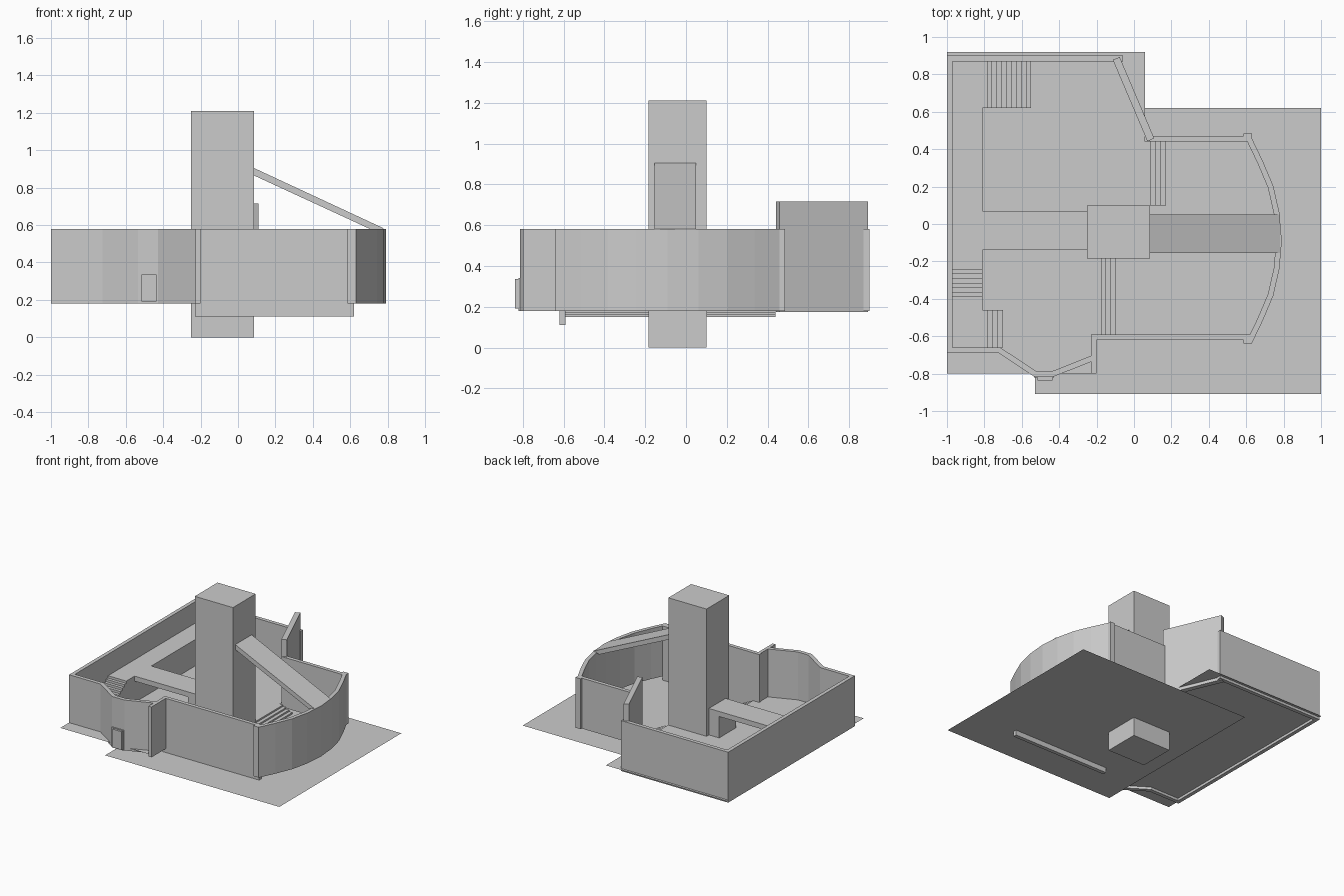
import bpy
import bmesh
from mathutils import Vector

cube = bpy.data.objects.get("Cube")
if cube:
    bpy.data.objects.remove(cube)

grey = bpy.data.materials.new("plain grey")
grey.use_nodes = True
colour = (0.6, 0.6, 0.6, 1)
grey.diffuse_color = colour
grey.node_tree.nodes["Principled BSDF"].inputs["Base Color"].default_value = colour

GROUND, FLOOR, LOW, HIGH = 0.15, 0.20, 0.28, 0.41
BASE, TOP = 0.18, 0.58


def finish(name, bm):
    mesh = bpy.data.meshes.new(name)
    bm.to_mesh(mesh)
    bm.free()
    mesh.materials.append(grey)
    obj = bpy.data.objects.new(name, mesh)
    bpy.context.collection.objects.link(obj)
    return obj


def prism(name, points, shift=None):
    """Polygon, optionally extruded along a vector."""
    bm = bmesh.new()
    face = bm.faces.new([bm.verts.new(p) for p in points])
    if shift:
        out = bmesh.ops.extrude_face_region(bm, geom=[face], use_keep_orig=True)
        moved = [v for v in out["geom"] if isinstance(v, bmesh.types.BMVert)]
        bmesh.ops.translate(bm, verts=moved, vec=shift)
        bmesh.ops.recalc_face_normals(bm, faces=bm.faces)
    else:
        bm.normal_update()
        if face.normal.z < 0:
            face.normal_flip()
    return finish(name, bm)


def box(name, x0, x1, y0, y1, z0, z1):
    corners = [(x0, y0, z0), (x1, y0, z0), (x1, y1, z0), (x0, y1, z0)]
    return prism(name, corners, (0, 0, z1 - z0))


def wall(name, path, z0=BASE, z1=TOP, thick=0.03):
    """Upright wall of even thickness along a centre line."""
    pts = [Vector(p) for p in path]
    left, right = [], []
    for i, p in enumerate(pts):
        sides = []
        for a, b in ((i - 1, i), (i, i + 1)):
            if a >= 0 and b < len(pts):
                d = (pts[b] - pts[a]).normalized()
                sides.append(Vector((-d.y, d.x)))
        n = sum(sides, Vector((0, 0))).normalized()
        n *= thick / 2 / n.dot(sides[0])
        left.append((*(p + n), z0))
        right.append((*(p - n), z0))
    return prism(name, left + right[::-1], (0, 0, z1 - z0))


def stairs(name, start, end, side, z0, z1, steps, along_y=False):
    """Solid stair rising from start to end, spanning the side range."""
    profile = [(start, z0)]
    for i in range(steps):
        z = z0 + (z1 - z0) * (i + 1) / steps
        profile += [(start + (end - start) * k / steps, z) for k in (i, i + 1)]
    profile.append((end, z0))
    s0, s1 = side
    if along_y:
        return prism(name, [(s0, t, z) for t, z in profile], (s1 - s0, 0, 0))
    return prism(name, [(t, s0, z) for t, z in profile], (0, s1 - s0, 0))


# Ground sheet and the raised floor beside it
prism("lower_ground", [(-0.53, -0.91, GROUND), (1, -0.91, GROUND),
                       (1, 0.62, GROUND), (-0.53, 0.62, GROUND)])
raised = [(-1, -0.8), (-0.2, -0.8), (-0.2, -0.1), (0.06, -0.1), (0.06, 0.92), (-1, 0.92)]
prism("raised_floor", [(x, y, FLOOR) for x, y in raised])

# Central tower and sloping beam
box("tower", -0.25, 0.085, -0.185, 0.1, 0, 1.21)
prism("sloping_beam", [(0.085, -0.155, 0.905), (0.78, -0.155, 0.582),
                       (0.725, -0.155, 0.57), (0.085, -0.155, 0.865)], (0, 0.205, 0))

# Outer walls
wall("side_and_back_wall", [(-0.06, 0.885), (-0.985, 0.885), (-0.985, -0.675),
                            (-0.72, -0.675), (-0.53, -0.8), (-0.43, -0.8), (-0.215, -0.715)])
wall("diagonal_wall", [(-0.095, 0.885), (0.09, 0.45)], 0.175, 0.715, 0.04)
wall("rear_wall", [(0.08, 0.455), (0.62, 0.455)])
wall("notch_wall", [(-0.213, -0.8), (-0.213, -0.59)], thick=0.026)
wall("front_wall", [(-0.23, -0.605), (0.62, -0.605)], 0.11)
half = [(0.615, 0.455), (0.675, 0.33), (0.73, 0.2), (0.762, 0.06)]
axis = -0.09
mirrored = [(x, 2 * axis - y) for x, y in reversed(half)]
wall("curved_wall", half + [(0.775, axis)] + mirrored)
for name, y in (("rear_corner_post", 0.445), ("front_corner_post", -0.64)):
    box(name, 0.585, 0.63, y, y + 0.04, BASE, TOP)

# Doorway
box("door_block", -0.515, -0.435, -0.838, -0.8, 0.19, 0.335)
box("door_frame", -0.535, -0.428, -0.822, -0.8, BASE, 0.34)

# Stairs between the two ground levels
stairs("front_main_stairs", -0.1, -0.2, (-0.59, -0.185), GROUND, FLOOR, 4)
stairs("rear_main_stairs", 0.17, 0.06, (0.1, 0.44), GROUND, FLOOR, 4)

# Raised walkway with its stairs
box("high_walkway", -0.97, -0.81, -0.22, 0.87, FLOOR, HIGH)
box("low_walkway", -0.97, -0.81, -0.66, -0.39, FLOOR, LOW)
stairs("rear_walkway_stairs", -0.55, -0.81, (0.62, 0.87), FLOOR, HIGH, 10)
stairs("front_walkway_stairs", -0.7, -0.81, (-0.66, -0.46), FLOOR, LOW, 4)
box("middle_stairs_base", -0.97, -0.81, -0.39, -0.22, FLOOR, LOW)
stairs("middle_walkway_stairs", -0.39, -0.22, (-0.97, -0.81), LOW, HIGH, 7, along_y=True)

# Bridge from the walkway to the tower
box("bridge_deck", -0.81, -0.25, -0.14, 0.07, HIGH - 0.04, HIGH)
box("bridge_leg", -0.34, -0.25, -0.14, 0.07, FLOOR, HIGH - 0.04)
